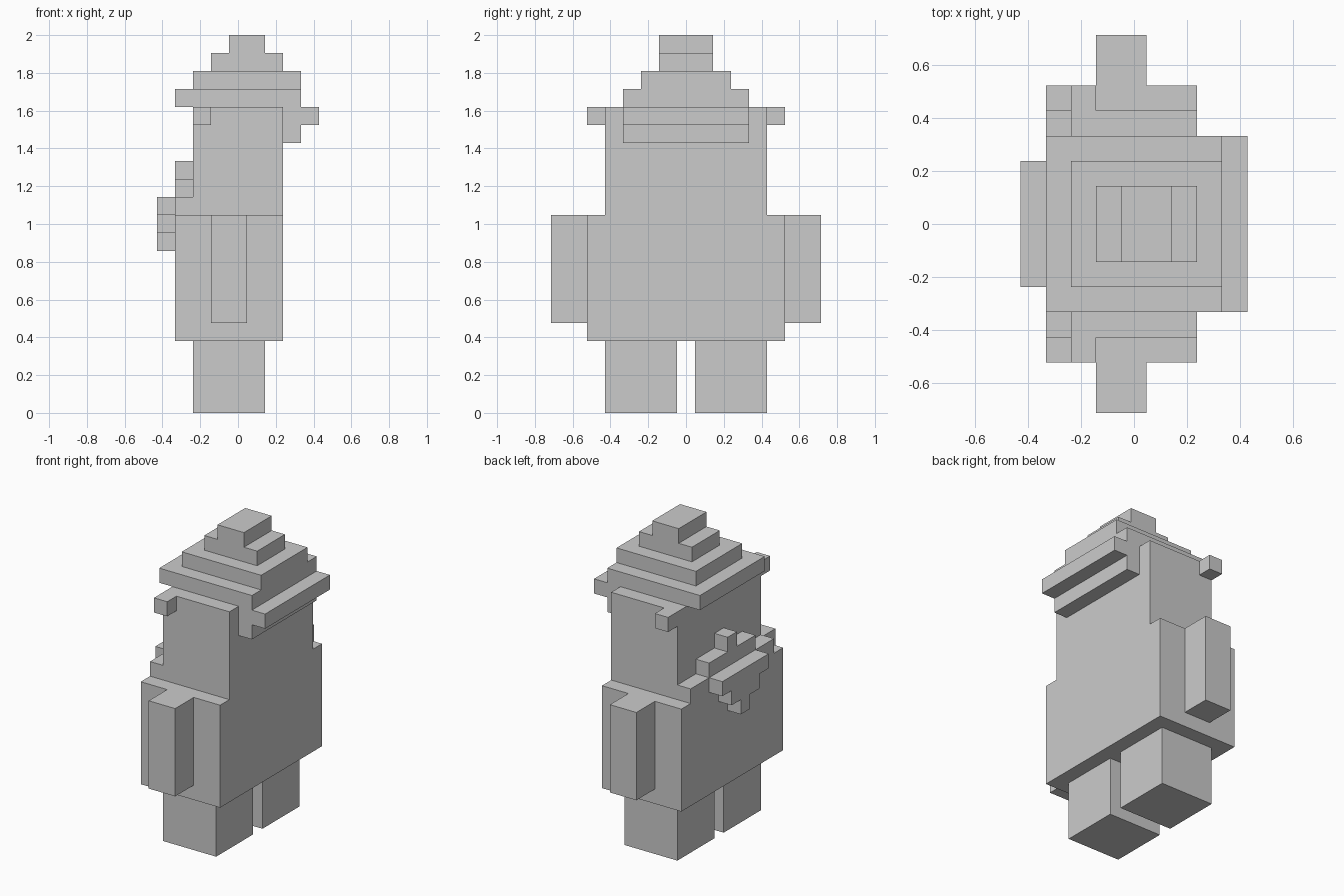
import bpy
import bmesh
from mathutils import Matrix, Vector

cube = bpy.data.objects.get("Cube")
if cube:
    bpy.data.objects.remove(cube, do_unlink=True)

UNIT = 2 / 21  # one block; the figure is 21 blocks tall

grey = bpy.data.materials.new("plain_grey")
grey.use_nodes = True
colour = (0.6, 0.6, 0.6, 1)
grey.diffuse_color = colour
grey.node_tree.nodes["Principled BSDF"].inputs["Base Color"].default_value = colour


def block(name, x, y, z):
    """Flat-faced box from (low, high) ranges counted in blocks."""
    lo, hi = (Vector(c) * UNIT for c in zip(x, y, z))
    bm = bmesh.new()
    bmesh.ops.create_cube(bm, size=1, matrix=Matrix.LocRotScale((lo + hi) / 2, None, hi - lo))
    mesh = bpy.data.meshes.new(name)
    bm.to_mesh(mesh)
    bm.free()
    mesh.materials.append(grey)
    obj = bpy.data.objects.new(name, mesh)
    bpy.context.collection.objects.link(obj)


def centred(name, x, half_width, z):
    block(name, x, (-half_width, half_width), z)


def pair(name, x, y, z):
    block("front_" + name, x, (-y[1], -y[0]), z)
    block("back_" + name, x, y, z)


# Body and head
centred("body", (-3.5, 2.5), 5.5, (4, 11))
centred("head", (-2.5, 2.5), 4.5, (11, 17))

# Limbs and ears
pair("leg", (-2.5, 1.5), (0.5, 4.5), (0, 4))
pair("arm", (-1.5, 0.5), (5.5, 7.5), (5, 11))
pair("ear", (-2.5, -1.5), (4.5, 5.5), (16, 17))

# Stepped face: upper layer narrows upward
for i, half in enumerate((4.5, 2.5, 0.5)):
    centred(f"face_step_{i + 1}", (-3.5, -2.5), half, (11 + i, 12 + i))

# Outer layer narrows downward
for i, half in enumerate((2.5, 1.5, 0.5)):
    centred(f"beard_step_{i + 1}", (-4.5, -3.5), half, (11 - i, 12 - i))

# Stepped hat with a drooping flap behind the head
hat = [((-3.5, 3.5), 3.5), ((-2.5, 3.5), 2.5), ((-1.5, 2.5), 1.5), ((-0.5, 1.5), 1.5)]
for i, (x, half) in enumerate(hat):
    centred(f"hat_tier_{i + 1}", x, half, (17 + i, 18 + i))
centred("hat_flap_upper", (2.5, 4.5), 3.5, (16, 17))
centred("hat_flap_lower", (2.5, 3.5), 3.5, (15, 16))
